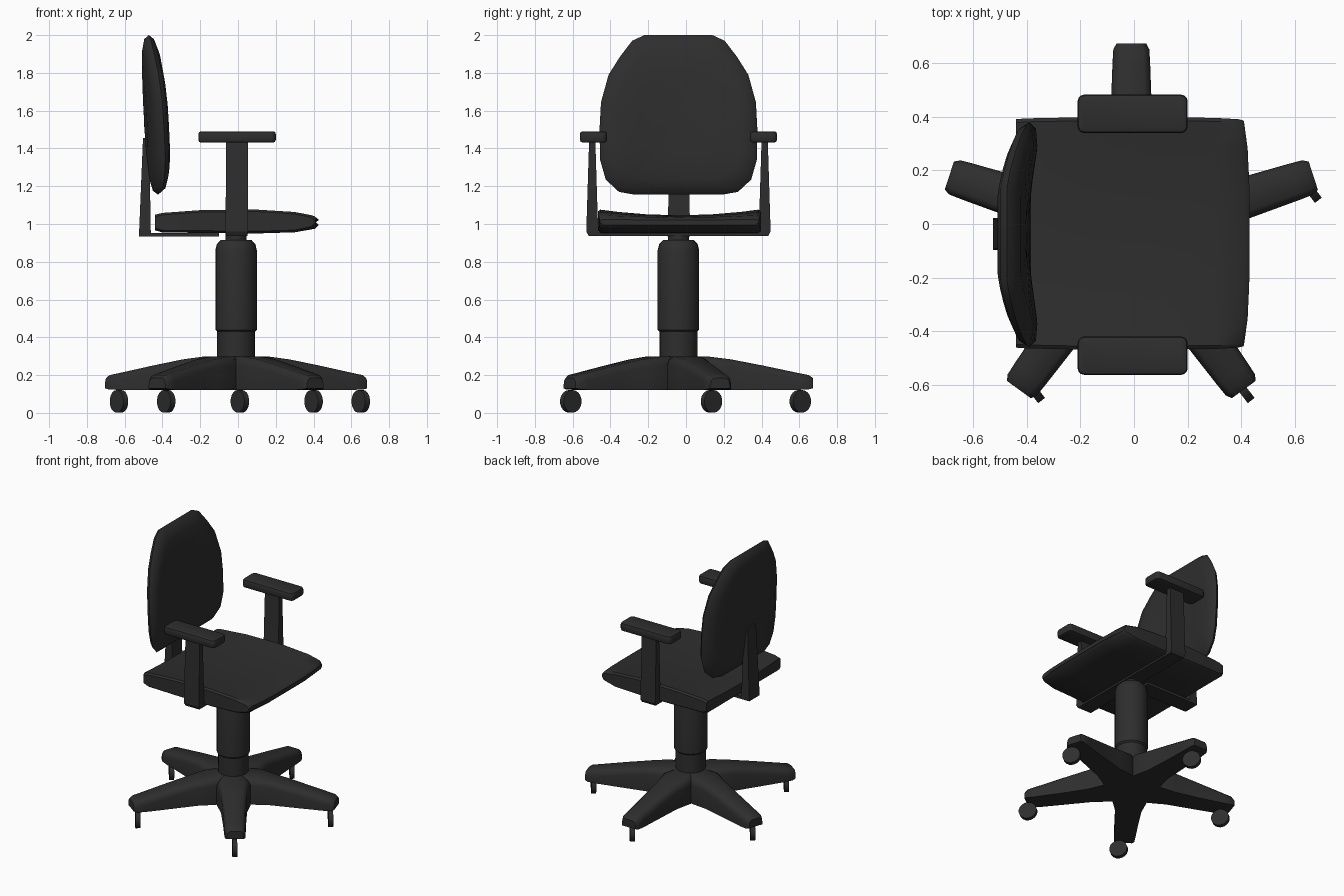
import bpy, bmesh, math
from mathutils import Vector, Matrix

old = bpy.data.objects.get("Cube")
if old:
    bpy.data.objects.remove(old, do_unlink=True)

CX, CY = -0.01, -0.04  # swivel axis

black = bpy.data.materials.new("charcoal_black")
black.use_nodes = True
colour = (0.027, 0.027, 0.027, 1)
black.diffuse_color = colour
bsdf = black.node_tree.nodes["Principled BSDF"]
bsdf.inputs["Base Color"].default_value = colour
bsdf.inputs["Roughness"].default_value = 0.6


def finish(name, bm, angle=40):
    bmesh.ops.recalc_face_normals(bm, faces=bm.faces)
    mesh = bpy.data.meshes.new(name)
    bm.to_mesh(mesh)
    bm.free()
    mesh.materials.append(black)
    ob = bpy.data.objects.new(name, mesh)
    bpy.context.collection.objects.link(ob)
    bpy.ops.object.select_all(action='DESELECT')
    ob.select_set(True)
    bpy.context.view_layer.objects.active = ob
    bpy.ops.object.shade_smooth_by_angle(angle=math.radians(angle))
    return ob


def loft(name, rings, matrix=Matrix(), angle=40):
    """Skin a list of equal-length point rings and cap both ends."""
    bm = bmesh.new()
    loops = [[bm.verts.new(matrix @ Vector(p)) for p in ring] for ring in rings]
    n = len(loops[0])
    for a, b in zip(loops, loops[1:]):
        for i in range(n):
            j = (i + 1) % n
            bm.faces.new((a[i], a[j], b[j], b[i]))
    bm.faces.new(loops[0])
    bm.faces.new(loops[-1])
    return finish(name, bm, angle)


def rect(x0, x1, y0, y1, z):
    return [(x0, y0, z), (x1, y0, z), (x1, y1, z), (x0, y1, z)]


def lathe(name, profile, sides=24):
    rings = [[(CX + r * math.cos(math.tau * i / sides),
               CY + r * math.sin(math.tau * i / sides), z) for i in range(sides)]
             for r, z in profile]
    return loft(name, rings)


# Five-legged base: radius, half width, bottom, top
sections = [(0, 0.06, 0.12, 0.30), (0.16, 0.112, 0.12, 0.298), (0.28, 0.086, 0.12, 0.283),
            (0.45, 0.077, 0.12, 0.25), (0.64, 0.07, 0.122, 0.21),
            (0.69, 0.067, 0.125, 0.2), (0.712, 0.055, 0.13, 0.185)]
for k in range(5):
    turn = Matrix.Translation((CX, CY, 0)) @ Matrix.Rotation(math.radians(90 + 72 * k), 4, 'Z')
    rings = []
    for r, w, b, t in sections:
        half = [(w, b), (w, t - 0.04), (w * 0.9, t - 0.014), (w * 0.65, t)]
        half += [(-y, z) for y, z in reversed(half)]
        rings.append([(r, y, z) for y, z in half])
    loft(f"base_leg_{k + 1}", rings, turn)

# Caster wheels, all turned the same way
axis = Vector((0.79, 0.61, 0)).to_track_quat('Z', 'Y').to_matrix().to_4x4()
for k, (x, y) in enumerate([(0.01, 0.605), (-0.63, 0.135), (-0.38, -0.61),
                            (0.40, -0.61), (0.65, 0.135)]):
    bm = bmesh.new()
    bmesh.ops.create_cone(bm, cap_ends=True, segments=18, radius1=0.06, radius2=0.06,
                          depth=0.032,
                          matrix=Matrix.Translation((x, y, 0.061)) @ axis)
    finish(f"caster_{k + 1}", bm)

# Gas lift column
lathe("lower_column", [(0.1, 0.2), (0.1, 0.44)])
lathe("column_sleeve", [(0.1, 0.43), (0.11, 0.44), (0.11, 0.86), (0.102, 0.893), (0.082, 0.915)])
lathe("column_neck", [(0.055, 0.9), (0.055, 0.955)], 16)

# Seat cushion: x, half width, bottom, side top, dish depth
seat = [(-0.44, 0.425, 0.967, 1.05, 0.015), (-0.40, 0.428, 0.955, 1.06, 0.02),
        (-0.2, 0.432, 0.953, 1.075, 0.03), (0.1, 0.432, 0.95, 1.078, 0.032),
        (0.3, 0.43, 0.956, 1.065, 0.024), (0.41, 0.425, 0.975, 1.047, 0.012),
        (0.43, 0.42, 0.995, 1.025, 0.004)]
rings = []
for x, w, b, t, dish in seat:
    pull = 0.022 if x > 0.35 else 0
    profile = [(u, t - dish * (1 - u * u)) for u in (-0.97, -0.75, -0.4, 0, 0.4, 0.75, 0.97)]
    profile += [(1, t - 0.012), (1, b + 0.012), (0.96, b), (0.5, b),
                (-0.5, b), (-0.96, b), (-1, b + 0.012), (-1, t - 0.012)]
    rings.append([(x - pull * u ** 4, CY + 0.005 + u * w, z) for u, z in profile])
loft("seat", rings)

# Backrest cushion: half outline mirrored, skinned from front to back
half = [(0.18, 2.0), (0.245, 1.97), (0.31, 1.885), (0.37, 1.79), (0.41, 1.645), (0.418, 1.5),
        (0.415, 1.34), (0.385, 1.235), (0.315, 1.17), (0.23, 1.155)]
outline = half + [(-y, z) for y, z in reversed(half)]
rings = []
for scale, off in [(0.15, 0.066), (0.5, 0.063), (0.8, 0.052), (0.95, 0.027), (1, 0),
                   (0.95, -0.024), (0.8, -0.035), (0.5, -0.036), (0.15, -0.035)]:
    ring = []
    for y, z in outline:
        y, z = y * scale, 1.58 + (z - 1.58) * scale
        x = -0.465 - 0.02 * (z - 1.58) / 0.42 + 0.07 * (y / 0.418) ** 2 + off
        ring.append((x, CY + y, z))
    rings.append(ring)
loft("backrest", rings, angle=50)

# Backrest support: upright and bar beneath the seat
loft("back_upright", [rect(-0.525, -0.46, -0.097, 0.022, 0.935),
                      rect(-0.523, -0.462, -0.097, 0.022, 0.97),
                      rect(-0.503, -0.47, -0.085, 0.01, 1.455)], angle=30)
loft("back_bar", [rect(-0.5, -0.1, -0.097, 0.022, 0.935),
                  rect(-0.5, -0.1, -0.097, 0.022, 0.953)], angle=30)

# Arms: upright and pad on each side, joined by a crossbar
for side, s in (("left", 1), ("right", -1)):
    def arm_rect(x0, x1, a, b, z):
        return rect(x0, x1, CY + s * a, CY + s * b, z)
    loft(f"{side}_arm_upright", [arm_rect(-0.06, 0.05, 0.42, 0.475, 0.937),
                                 arm_rect(-0.066, 0.054, 0.425, 0.488, 0.96),
                                 arm_rect(-0.063, 0.052, 0.44, 0.473, 1.44)], angle=30)
    bm = bmesh.new()
    bmesh.ops.create_cube(bm, size=1, matrix=Matrix.Translation((-0.005, CY + s * 0.45, 1.461))
                          @ Matrix.Diagonal((0.41, 0.143, 0.06, 1)))
    upright = [e for e in bm.edges if abs(e.verts[0].co.z - e.verts[1].co.z) > 0.01]
    bmesh.ops.bevel(bm, geom=upright, offset=0.025, segments=3, affect='EDGES', profile=0.5)
    rim = [e for e in bm.edges if abs(e.verts[0].co.z - e.verts[1].co.z) < 0.001]
    bmesh.ops.bevel(bm, geom=rim, offset=0.014, segments=2, affect='EDGES', profile=0.5)
    finish(f"{side}_arm_pad", bm)
loft("arm_crossbar", [rect(-0.06, 0.05, CY - 0.47, CY + 0.47, 0.937),
                      rect(-0.06, 0.05, CY - 0.47, CY + 0.47, 0.958)], angle=30)
